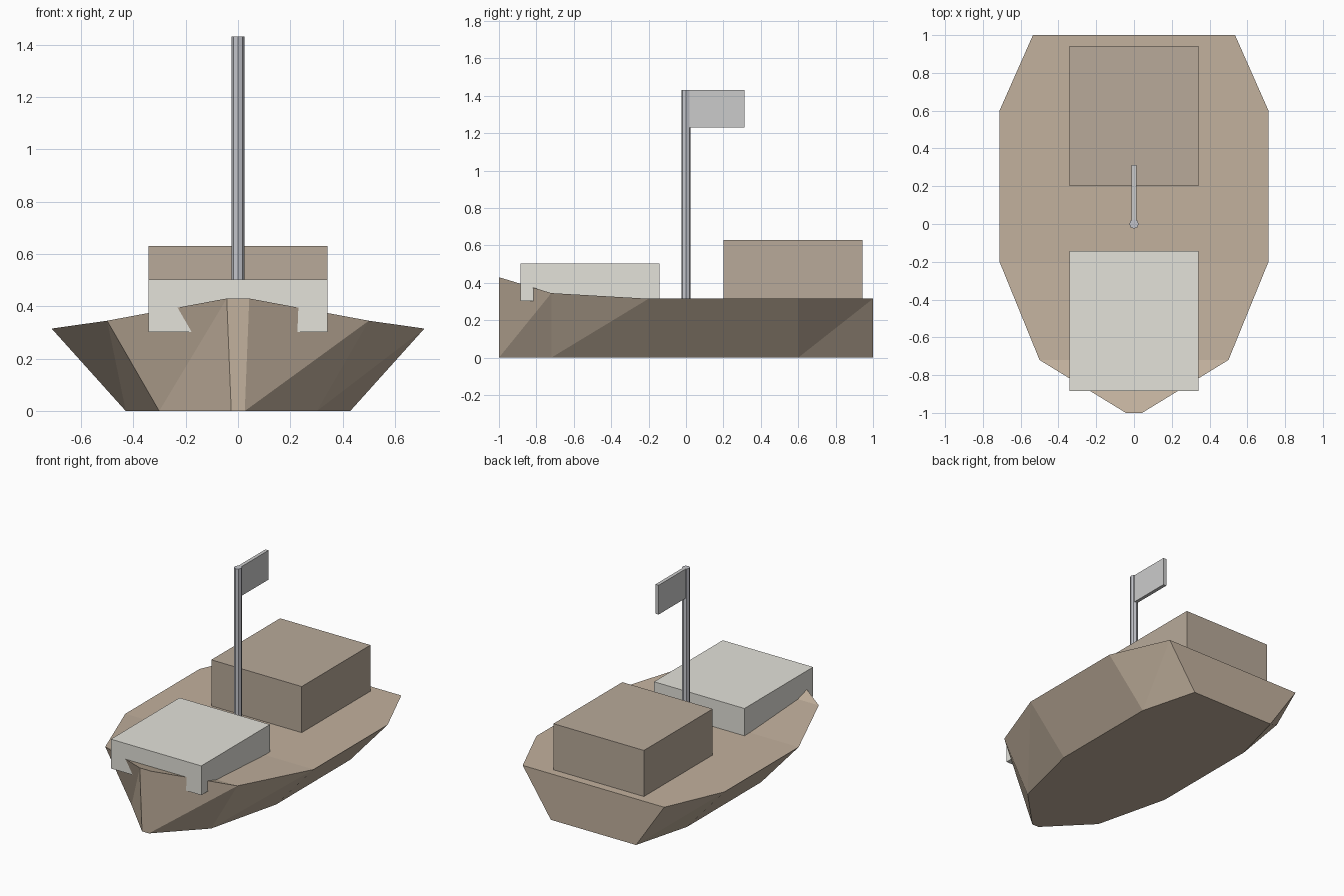
import bpy, bmesh
from mathutils import Matrix

if "Cube" in bpy.data.objects:
    bpy.data.objects.remove(bpy.data.objects["Cube"])


def material(name, rgb):
    m = bpy.data.materials.new(name)
    m.diffuse_color = (*rgb, 1)
    m.use_nodes = True
    m.node_tree.nodes["Principled BSDF"].inputs["Base Color"].default_value = m.diffuse_color
    return m


WOOD = material("hull_wood", (0.54, 0.44, 0.34))
DARK_WOOD = material("cabin_wood", (0.48, 0.40, 0.32))
CREAM = material("cream", (0.77, 0.76, 0.70))
STEEL = material("steel", (0.55, 0.56, 0.60))


def finish(bm, name, mat=None):
    bmesh.ops.recalc_face_normals(bm, faces=bm.faces)
    me = bpy.data.meshes.new(name)
    bm.to_mesh(me)
    bm.free()
    ob = bpy.data.objects.new(name, me)
    bpy.context.collection.objects.link(ob)
    if mat:
        me.materials.append(mat)
    return ob


def box(name, lo, hi, mat=None):
    bm = bmesh.new()
    size = [b - a for a, b in zip(lo, hi)]
    mid = [(a + b) / 2 for a, b in zip(lo, hi)]
    bmesh.ops.create_cube(bm, size=1, matrix=Matrix.Translation(mid) @ Matrix.Diagonal((*size, 1)))
    return finish(bm, name, mat)


# Hull: deck outline stations (half width, y, deck height), bow to stern
stations = [(0.043, -1, 0.43), (0.5, -0.72, 0.345), (0.712, -0.2, 0.315),
            (0.712, 0.6, 0.315), (0.535, 1, 0.315)]
outline = stations + [(-x, y, z) for x, y, z in reversed(stations)]
bm = bmesh.new()
top = [bm.verts.new(p) for p in outline]
bottom = [bm.verts.new((x * 0.602, y, 0)) for x, y, z in outline]
n = len(outline)
for i in range(n):
    j = (i + 1) % n
    bm.faces.new((bottom[i], bottom[j], top[j]))
    bm.faces.new((bottom[i], top[j], top[i]))
# Deck strips and flat bottom
for i in range(len(stations) - 1):
    bm.faces.new((top[i], top[i + 1], top[n - 2 - i], top[n - 1 - i]))
bm.faces.new(bottom)
finish(bm, "hull", WOOD)

# Deck boxes
box("rear_cabin", (-0.342, 0.2, 0.3), (0.342, 0.943, 0.63), DARK_WOOD)
box("front_hatch", (-0.342, -0.885, 0.302), (0.342, -0.143, 0.502), CREAM)

# Mast and flag
bm = bmesh.new()
bmesh.ops.create_cone(bm, cap_ends=True, segments=8, radius1=0.025, radius2=0.025,
                      depth=1.13, matrix=Matrix.Translation((0, 0, 0.865)))
finish(bm, "mast", STEEL)
box("flag", (-0.012, 0, 1.23), (0.012, 0.313, 1.43))
